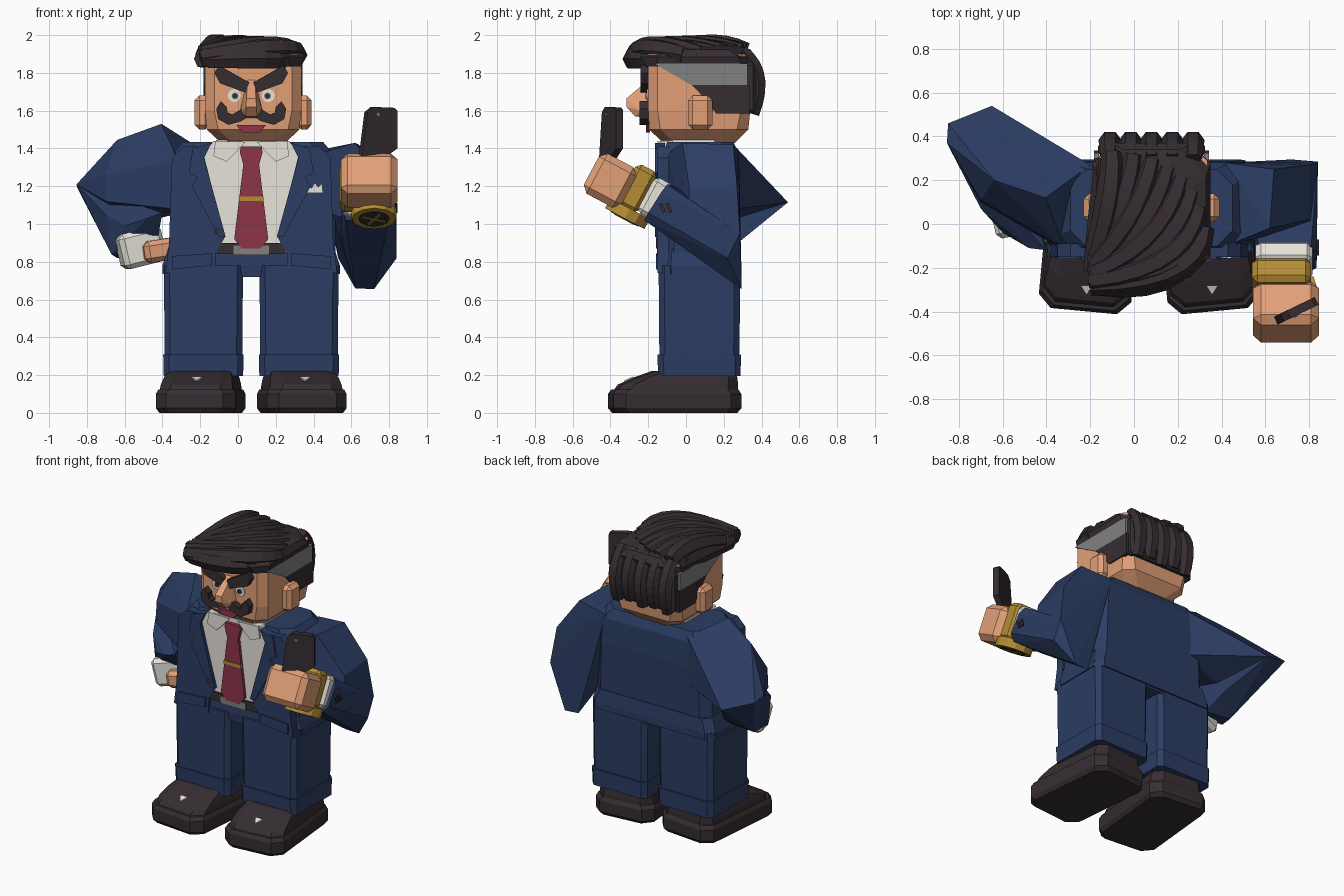
import bpy, bmesh, math
from mathutils import Vector, Matrix

C = 0.07  # body centre line


def material(name, rgb):
    m = bpy.data.materials.new(name)
    m.diffuse_color = (*rgb, 1)
    return m


NAVY = material("navy cloth", (0.025, 0.046, 0.126))
DARK = material("dark brown", (0.036, 0.026, 0.031))
SKIN = material("skin", (0.76, 0.35, 0.185))
WHITE = material("off white", (0.83, 0.80, 0.73))
RED = material("wine red", (0.27, 0.035, 0.065))
GOLD = material("gold", (0.46, 0.27, 0.035))
GREY = material("grey", (0.22, 0.22, 0.22))


def finish(bm, name, mat, bevel=0.0):
    bmesh.ops.recalc_face_normals(bm, faces=bm.faces[:])
    me = bpy.data.meshes.new(name)
    bm.to_mesh(me)
    bm.free()
    me.materials.append(mat)
    ob = bpy.data.objects.new(name, me)
    bpy.context.collection.objects.link(ob)
    if bevel:
        b = ob.modifiers.new("Bevel", "BEVEL")
        b.width, b.segments = bevel, 1
    return ob


def skin_rings(bm, rings):
    vs = [[bm.verts.new(p) for p in r] for r in rings]
    n = len(vs[0])
    for a, b in zip(vs, vs[1:]):
        for i in range(n):
            bm.faces.new((a[i], a[(i + 1) % n], b[(i + 1) % n], b[i]))
    bm.faces.new(vs[0][::-1])
    bm.faces.new(vs[-1])


def loft(name, rings, mat, cx=0.0, turn=0.0):
    """Stack chamfered rectangles: (z, half width, y0, y1, chamfer)."""
    bm, out = bmesh.new(), []
    for z, w, y0, y1, c in rings:
        out.append([(x, y, z) for x, y in (
            (-w + c, y0), (w - c, y0), (w, y0 + c), (w, y1 - c),
            (w - c, y1), (-w + c, y1), (-w, y1 - c), (-w, y0 + c))])
    skin_rings(bm, out)
    ob = finish(bm, name, mat)
    ob.location.x, ob.rotation_euler.z = cx, turn
    return ob


def prism(name, pts, a, b, mat, axis="y"):
    """Extrude a flat outline along y (points x,z) or x (points y,z)."""
    bm = bmesh.new()
    put = (lambda p, d: (p[0], d, p[1])) if axis == "y" else (lambda p, d: (d, p[0], p[1]))
    skin_rings(bm, [[put(p, a) for p in pts], [put(p, b) for p in pts]])
    return finish(bm, name, mat)


def sym(pts):
    """Mirror a half outline about the centre line into a full one."""
    return [(C + u, z) for u, z in pts] + [(C - u, z) for u, z in reversed(pts)]


def pair(name, pts, a, b, mat):
    for side, s in (("left", -1), ("right", 1)):
        prism(f"{side}_{name}", [(C + s * u, z) for u, z in pts], a, b, mat)


def hull(name, pts, mat):
    bm = bmesh.new()
    for p in pts:
        bm.verts.new(p)
    r = bmesh.ops.convex_hull(bm, input=bm.verts[:])
    junk = {g for g in r["geom_interior"] + r["geom_unused"] if isinstance(g, bmesh.types.BMVert)}
    bmesh.ops.delete(bm, geom=list(junk), context="VERTS")
    bmesh.ops.dissolve_limit(bm, angle_limit=0.03, verts=bm.verts[:], edges=bm.edges[:])
    return finish(bm, name, mat)


def box(name, loc, size, mat, rot=(0, 0, 0), bevel=0.0):
    bm = bmesh.new()
    bmesh.ops.create_cube(bm, size=1, matrix=Matrix.Diagonal((*size, 1)))
    ob = finish(bm, name, mat, bevel)
    ob.location, ob.rotation_euler = loc, rot
    return ob


def disc(name, loc, r, depth, mat, rot, sides=12):
    bm = bmesh.new()
    bmesh.ops.create_cone(bm, cap_ends=True, segments=sides, radius1=r, radius2=r, depth=depth)
    ob = finish(bm, name, mat)
    ob.location, ob.rotation_euler = loc, rot
    return ob


def strand(name, a, b, c, w, h, side=None):
    """Tapered hair lock swept along a quadratic curve."""
    a, b, c = Vector(a), Vector(b), Vector(c)
    bm, rings = bmesh.new(), []
    for i in range(8):
        t = i / 7
        p = a * (1 - t) ** 2 + b * 2 * t * (1 - t) + c * t * t
        tan = ((b - a) * (1 - t) + (c - b) * t).normalized()
        s = Vector(side) if side else tan.cross(Vector((0, 0, 1))).normalized()
        up = s.cross(tan)
        k = 0.6 + 0.4 * math.sin(math.pi * min(1, 0.15 + t * 0.7))
        rings.append([p + s * w * k * math.cos(q * math.pi / 3) + up * h * k * math.sin(q * math.pi / 3) * 1.15
                      for q in range(6)])
    skin_rings(bm, rings)
    return finish(bm, name, DARK)


# Legs, cuffs and shoes
for side, s in (("left", -1), ("right", 1)):
    lx = C + s * 0.253
    loft(f"{side}_trouser_leg", [(0.2, 0.205, -0.14, 0.28, 0.03), (0.5, 0.207, -0.143, 0.285, 0.03),
                                 (0.78, 0.21, -0.145, 0.285, 0.03)], NAVY, lx)
    loft(f"{side}_trouser_cuff", [(0.195, 0.21, -0.147, 0.288, 0.03), (0.31, 0.213, -0.152, 0.292, 0.03)], NAVY, lx)
    sx, turn = C + s * 0.262, s * 0.094
    loft(f"{side}_shoe_sole", [(0, 0.195, -0.38, 0.26, 0.06), (0.025, 0.212, -0.4, 0.28, 0.06),
                               (0.1, 0.212, -0.4, 0.28, 0.06), (0.125, 0.2, -0.385, 0.265, 0.06)], DARK, sx, turn)
    loft(f"{side}_shoe_upper", [(0.11, 0.195, -0.38, 0.265, 0.06), (0.15, 0.19, -0.35, 0.265, 0.06),
                                (0.19, 0.18, -0.26, 0.26, 0.05), (0.222, 0.165, -0.17, 0.25, 0.05)], DARK, sx, turn)
    hull(f"{side}_shoe_buckle", [(sx + dx + s * 0.025, y, z + dz) for dz in (0, 0.008) for dx, y, z in (
        (-0.028, -0.28, 0.185), (0.028, -0.28, 0.185), (0, -0.325, 0.165))], WHITE)

# Jacket body and hem
loft("jacket", [(0.72, 0.44, -0.12, 0.28, 0.05), (0.95, 0.435, -0.12, 0.28, 0.06),
                (1.2, 0.44, -0.125, 0.285, 0.07), (1.37, 0.425, -0.12, 0.28, 0.07),
                (1.435, 0.37, -0.10, 0.25, 0.07)], NAVY, C + 0.01)
loft("jacket_hem", [(0.735, 0.47, -0.125, 0.295, 0.05), (0.78, 0.47, -0.13, 0.295, 0.05),
                    (0.87, 0.44, -0.125, 0.285, 0.05)], NAVY, C)
pair("jacket_front", [(0.19, 0.74), (0.455, 0.74), (0.435, 0.9), (0.42, 1.35), (0.36, 1.41), (0.24, 1.41),
                      (0.25, 1.36), (0.14, 0.93), (0.19, 0.84)], -0.15, -0.09, NAVY)
pair("lapel", [(0.21, 1.43), (0.31, 1.40), (0.33, 1.27), (0.285, 1.245), (0.315, 1.2), (0.17, 0.93),
               (0.135, 0.93), (0.25, 1.35)], -0.163, -0.11, NAVY)
pair("pocket_flap", [(0.21, 0.78), (0.42, 0.76), (0.42, 0.83), (0.21, 0.845)], -0.16, -0.14, NAVY)

# Shirt, collar, tie and belt
prism("shirt_front", sym([(0.2, 1.44), (0.26, 1.36), (0.15, 0.93), (0.2, 0.85)]), -0.138, -0.09, WHITE)
loft("shirt_collar", [(1.38, 0.2, -0.125, 0.2, 0.05), (1.445, 0.19, -0.12, 0.2, 0.05)], WHITE, C + 0.005)
pair("collar_flap", [(0.03, 1.435), (0.19, 1.44), (0.2, 1.36), (0.13, 1.33), (0.09, 1.37)], -0.15, -0.11, WHITE)
prism("tie_blade", sym([(0.04, 1.33), (0.09, 0.92), (0.05, 0.87)]), -0.158, -0.13, RED)
prism("tie_knot", sym([(0.055, 1.41), (0.06, 1.38), (0.038, 1.3)]), -0.162, -0.13, RED)
prism("tie_clip", sym([(0.065, 1.145), (0.065, 1.122)]), -0.163, -0.15, GOLD)
prism("belt", sym([(0.18, 0.9), (0.18, 0.84)]), -0.148, -0.09, DARK)
prism("belt_buckle", sym([(0.095, 0.885), (0.095, 0.835)]), -0.154, -0.14, GREY)
prism("pocket_square", [(0.36, 1.165), (0.45, 1.165), (0.445, 1.215), (0.425, 1.195), (0.405, 1.22),
                        (0.39, 1.19), (0.365, 1.205)], -0.158, -0.145, WHITE)
disc("jacket_button", (-0.11, -0.155, 0.965), 0.018, 0.02, DARK, (math.pi / 2, 0, 0), 8)

# Bent arm with hand on hip
hull("left_upper_sleeve", [
    (-0.2, 0.27, 1.40), (-0.2, 0.27, 1.08), (-0.32, -0.11, 1.34), (-0.34, -0.11, 1.08), (-0.405, 0.12, 1.53),
    (-0.64, 0.2, 1.445), (-0.45, 0.28, 1.38), (-0.855, 0.37, 1.21), (-0.85, 0.46, 1.19), (-0.65, 0.54, 1.115),
    (-0.56, 0.2, 1.0), (-0.7, 0.1, 1.12), (-0.7, 0.11, 1.26)], NAVY)
hull("left_forearm_sleeve", [
    (-0.855, 0.37, 1.21), (-0.85, 0.46, 1.19), (-0.65, 0.54, 1.115), (-0.5, 0.3, 0.92), (-0.67, 0.06, 0.84),
    (-0.64, 0.17, 0.82), (-0.46, 0.15, 0.82), (-0.7, 0.07, 1.05), (-0.6, -0.04, 0.99), (-0.48, -0.11, 1.03),
    (-0.4, -0.12, 1.06), (-0.44, 0.05, 0.84)], NAVY)
box("left_shirt_cuff", (-0.515, 0.03, 0.875), (0.235, 0.15, 0.19), WHITE, (0, -0.24, 0.22), 0.025)
box("left_hand", (-0.42, -0.02, 0.86), (0.17, 0.13, 0.115), SKIN, (0, -0.15, 0.2), 0.025)

# Raised arm
hull("right_upper_sleeve", [
    (0.42, -0.1, 1.37), (0.42, 0.28, 1.39), (0.62, -0.02, 1.43), (0.64, 0.25, 1.42), (0.8, 0.02, 1.18),
    (0.8, 0.27, 1.2), (0.84, 0.285, 0.95), (0.83, 0.0, 0.96), (0.72, 0.295, 0.655), (0.62, 0.29, 0.66),
    (0.53, 0.22, 0.82), (0.5, -0.08, 1.05)], NAVY)
hull("right_forearm_sleeve", [
    (0.84, 0.285, 0.95), (0.84, 0.22, 0.82), (0.72, 0.295, 0.655), (0.62, 0.29, 0.66), (0.54, 0.2, 0.85),
    (0.55, 0.0, 1.18), (0.57, -0.1, 1.21), (0.81, -0.1, 1.21), (0.835, -0.13, 1.17), (0.835, -0.2, 1.06),
    (0.8, -0.22, 1.02), (0.57, -0.22, 1.02), (0.55, -0.16, 1.08)], NAVY)
T = math.radians(-28)
box("right_shirt_cuff", (0.685, -0.165, 1.135), (0.26, 0.11, 0.215), WHITE, (T, 0, 0), 0.025)
box("watch_band", (0.675, -0.258, 1.188), (0.27, 0.125, 0.245), GOLD, (T, 0, 0), 0.025)
W = Vector((0.72, -0.31, 1.055))
N = Vector((0, math.sin(T), -math.cos(T)))
disc("watch_case", W, 0.118, 0.06, GOLD, (T, 0, 0))
disc("watch_dial", W + N * 0.03, 0.082, 0.008, DARK, (T, 0, 0))
for i in range(2):
    spin = (Matrix.Rotation(T, 3, "X") @ Matrix.Rotation(i * 1.5 + 0.5, 3, "Z")).to_euler()
    box(f"watch_hand_{i}", W + N * 0.034, (0.012, 0.13, 0.006), GOLD, spin)
box("right_hand", (0.695, -0.402, 1.23), (0.30, 0.225, 0.24), SKIN, (T, 0, 0), 0.035)
for i in range(2):
    box(f"sleeve_button_{i}", (0.835, -0.09 - i * 0.035, 1.085), (0.02, 0.018, 0.05), DARK, (0.4, 0, 0))

# Handset held upright
phone = prism("handset", [(-0.11, -0.14), (0.01, -0.14), (0.1, -0.08), (0.1, 0.12), (0.085, 0.135),
                          (-0.04, 0.14), (-0.075, 0.11)], -0.02, 0.02, DARK)
phone.location, phone.rotation_euler = (0.745, -0.395, 1.48), (0, 0, 0.45)
disc("handset_lens", (0.74, -0.421, 1.58), 0.01, 0.008, GREY, (math.pi / 2, 0, 0.45), 8)

# Head, ears and nose
HX = C + 0.01
loft("head", [(1.43, 0.17, -0.12, 0.26, 0.06), (1.5, 0.245, -0.195, 0.33, 0.06),
              (1.6, 0.255, -0.2, 0.34, 0.05), (1.9, 0.255, -0.2, 0.34, 0.05)], SKIN, HX)
for side, s in (("left", -1), ("right", 1)):
    box(f"{side}_ear", (HX + s * 0.27, 0.075, 1.59), (0.08, 0.13, 0.18), SKIN, (0, 0, 0), 0.025)
hull("nose", [(C + s * x, y, z) for s in (-1, 1) for x, y, z in (
    (0.02, -0.19, 1.77), (0.06, -0.19, 1.6), (0.055, -0.24, 1.6), (0.025, -0.315, 1.665),
    (0.028, -0.315, 1.62), (0.03, -0.27, 1.57), (0.03, -0.19, 1.56))], SKIN)

# Face details
pair("eyebrow", [(0.012, 1.75), (0.17, 1.84), (0.195, 1.80), (0.165, 1.745), (0.03, 1.695)], -0.24, -0.19, DARK)
pair("moustache", [(0, 1.615), (0.05, 1.61), (0.1, 1.58), (0.125, 1.59), (0.13, 1.62), (0.16, 1.65),
                   (0.185, 1.61), (0.175, 1.555), (0.12, 1.525), (0.05, 1.545), (0, 1.58)], -0.245, -0.19, DARK)
prism("lips", sym([(0.03, 1.525), (0.08, 1.525), (0.045, 1.485)]), -0.212, -0.19, RED)
for side, s in (("left", -1), ("right", 1)):
    ex = C + s * 0.09
    disc(f"{side}_eye", (ex, -0.203, 1.68), 0.035, 0.008, WHITE, (math.pi / 2, 0, 0))
    disc(f"{side}_iris", (ex - s * 0.004, -0.208, 1.678), 0.018, 0.006, GREY, (math.pi / 2, 0, 0))
    disc(f"{side}_pupil", (ex - s * 0.004, -0.212, 1.678), 0.014, 0.006, DARK, (math.pi / 2, 0, 0), 8)
    # Greying temples and cropped sides
    x0, x1 = HX + s * 0.24, HX + s * 0.262
    prism(f"{side}_temple", [(-0.17, 1.85), (0.03, 1.735), (0.325, 1.735), (0.325, 1.85)], x0, x1, GREY, "x")
    prism(f"{side}_sideburn", [(0.03, 1.735), (0.075, 1.69), (0.16, 1.585), (0.335, 1.585), (0.335, 1.735)],
          x0, x1, DARK, "x")

# Hair: back panel, crown, swept locks and neck locks
box("hair_back", (HX, 0.34, 1.72), (0.49, 0.06, 0.27), DARK, bevel=0.015)
loft("hair_crown", [(1.835, 0.258, -0.21, 0.35, 0.06), (1.885, 0.27, -0.24, 0.37, 0.09),
                    (1.925, 0.25, -0.22, 0.34, 0.12), (1.945, 0.18, -0.15, 0.27, 0.1)], DARK, HX)
for i in range(8):
    f = i / 7
    dz = 0.022 * (i % 2)
    start = (-0.1 + 0.72 * f - 0.3 * f * f, 0.32 - 0.34 * f * f, 1.915 - 0.02 * f)
    ctrl = (-0.09 + 0.39 * f, 0.14 - 0.4 * f, 1.983 - 0.012 * f - dz)
    strand(f"swept_lock_{i}", start, ctrl, (-0.18 - 0.015 * f, -0.14 - 0.14 * f, 1.90 - dz), 0.062, 0.058)
strand("fringe_lock_top", (0.3, 0.0, 1.89), (0.26, -0.24, 1.95), (-0.205, -0.25, 1.90), 0.055, 0.055)
strand("fringe_lock_front", (0.31, -0.02, 1.87), (0.25, -0.32, 1.885), (-0.16, -0.285, 1.87), 0.055, 0.055)
strand("fringe_lock_side", (-0.14, 0.3, 1.88), (-0.15, 0.05, 1.89), (-0.195, -0.22, 1.875), 0.05, 0.055)
for i in range(5):
    x = HX - 0.19 + i * 0.095
    strand(f"neck_lock_{i}", (x, 0.30, 1.92), (x, 0.435, 1.8), (x, 0.36, 1.58 + 0.02 * (i % 2)),
           0.052, 0.035, (1, 0, 0))
